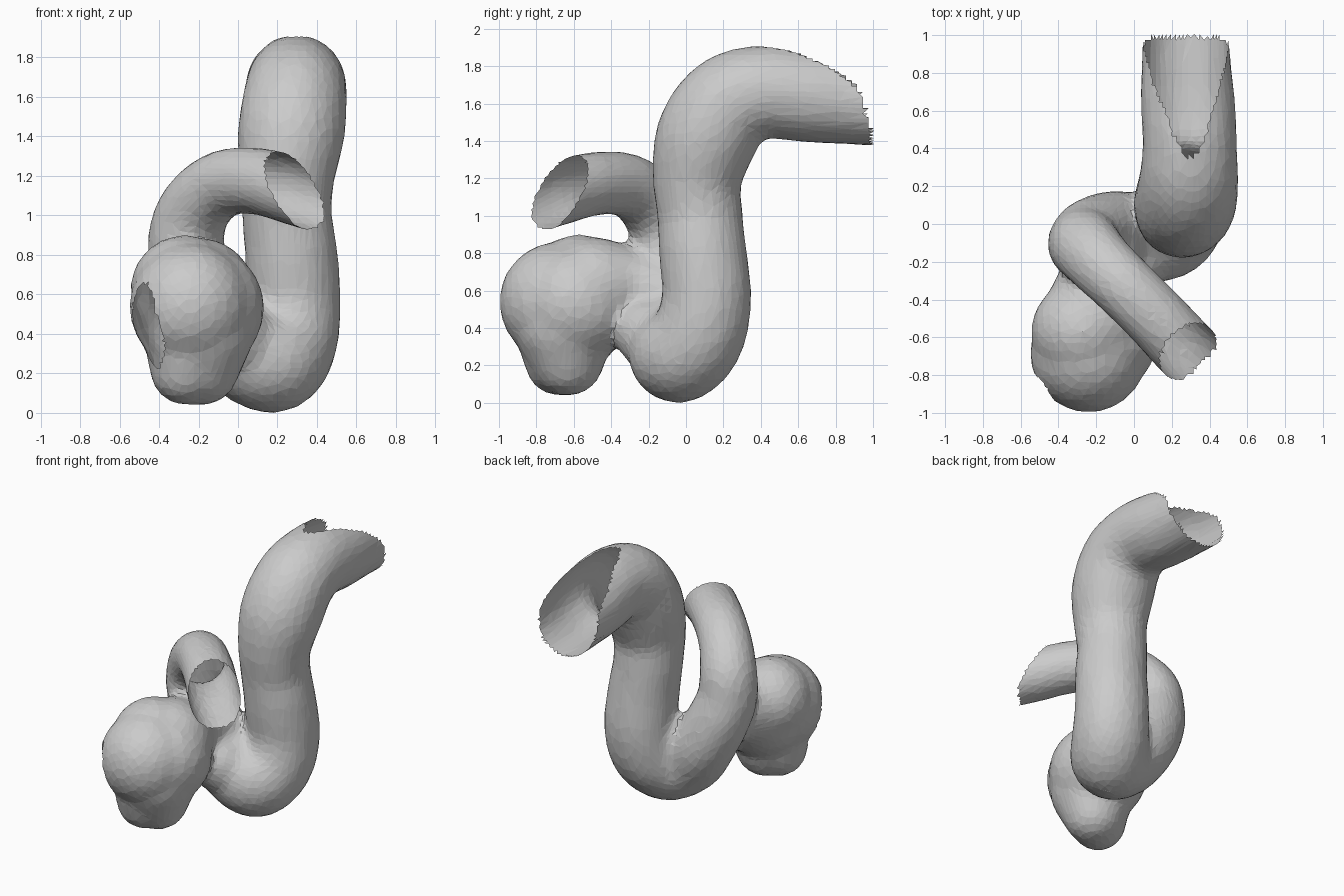
import bpy, bmesh
from mathutils import Vector, Matrix

if "Cube" in bpy.data.objects:
    bpy.data.objects.remove(bpy.data.objects["Cube"])

# paths as (x, y, z, radius)
main_tube = [(.275, 1.12, 1.60, .23), (.275, .9, 1.615, .235), (.285, .65, 1.643, .252),
             (.295, .42, 1.663, .252), (.29, .23, 1.6, .265), (.27, .11, 1.42, .273),
             (.25, .06, 1.2, .24), (.248, .075, 1.0, .23), (.27, .09, .8, .237),
             (.28, .11, .55, .243), (.25, .06, .35, .252), (.17, -.04, .253, .255),
             (.02, -.07, .32, .24), (-.11, -.04, .46, .217), (-.21, -.06, .64, .207),
             (-.26, -.1, .81, .198), (-.25, -.125, .96, .19), (-.175, -.21, 1.09, .178),
             (-.05, -.33, 1.168, .172), (.12, -.5, 1.17, .172), (.28, -.67, 1.125, .175),
             (.5, -.88, 1.06, .177)]
sac_neck = [(-.14, -.1, .58, .18), (-.19, -.3, .62, .21), (-.2, -.5, .6, .29)]
sac_foot = [(-.19, -.65, .42, .275), (-.19, -.635, .235, .2)]
foot_toe = [(-.24, -.68, .4, .24), (-.265, -.68, .22, .182)]

bm = bmesh.new()


def ball(p, r, scale=(1, 1, 1)):
    m = Matrix.Translation(p) @ Matrix.Diagonal((*[r * s for s in scale], 1))
    bmesh.ops.create_icosphere(bm, subdivisions=3, radius=1, matrix=m)


def sweep(pts, steps=7):
    # dense spheres along a smooth spline make a round tube of varying width
    v = [Vector(p) for p in pts]
    for i in range(len(v) - 1):
        a, b, c, d = v[max(i - 1, 0)], v[i], v[i + 1], v[min(i + 2, len(v) - 1)]
        for k in range(steps):
            t = k / steps
            q = .5 * (2 * b + (c - a) * t + (2 * a - 5 * b + 4 * c - d) * t * t
                      + (3 * b - a - 3 * c + d) * t ** 3)
            ball(q.xyz, q.w)
    ball(v[-1].xyz, v[-1].w)


def bake(ob):
    # replace the object's mesh by its modified result
    dg = bpy.context.evaluated_depsgraph_get()
    mesh = bpy.data.meshes.new_from_object(ob.evaluated_get(dg))
    ob.modifiers.clear()
    ob.data = mesh


for path in (main_tube, sac_neck, sac_foot, foot_toe):
    sweep(path)
# bulging sac and the web between sac and tube
ball((-.24, -.685, .54), .312, (1, 1.01, 1.03))
ball((-.19, -.585, .53), .325)
ball((-.27, -.57, .625), .277)
ball((-.02, -.19, .37), .19)

me = bpy.data.meshes.new("vessel_solid")
bm.to_mesh(me)
bm.free()
ob = bpy.data.objects.new("vessel_with_sac", me)
bpy.context.collection.objects.link(ob)

# fuse into one skin and relax
rm = ob.modifiers.new("fuse", 'REMESH')
rm.mode = 'VOXEL'
rm.voxel_size = .03
sm = ob.modifiers.new("relax", 'SMOOTH')
sm.factor = .5
sm.iterations = 5
ob.modifiers.new("tri", 'TRIANGULATE')
bake(ob)


def torn(c):
    # ragged open ends and the opening in the sac
    x, y, z = c
    if y > .99 - .3 * max(0, z - 1.45) or (y > .36 and z > 1.905 - .7 * (y - .36) ** 2):
        return True
    if z > .8 and y < -.42 and x > .1 and (x - y) / 1.414 > min(.56 + (1.32 - z) * .6, .77):
        return True
    return ((x + .46) / .1) ** 2 + ((y + .84) / .12) ** 2 + ((z - .42) / .24) ** 2 < 1


bm = bmesh.new()
bm.from_mesh(ob.data)
bmesh.ops.delete(bm, geom=[f for f in bm.faces if torn(f.calc_center_median())],
                 context='FACES')
for f in bm.faces:
    f.smooth = False
bm.to_mesh(ob.data)
bm.free()

# reduce to flat facets
dc = ob.modifiers.new("facets", 'DECIMATE')
dc.ratio = .25
bake(ob)
